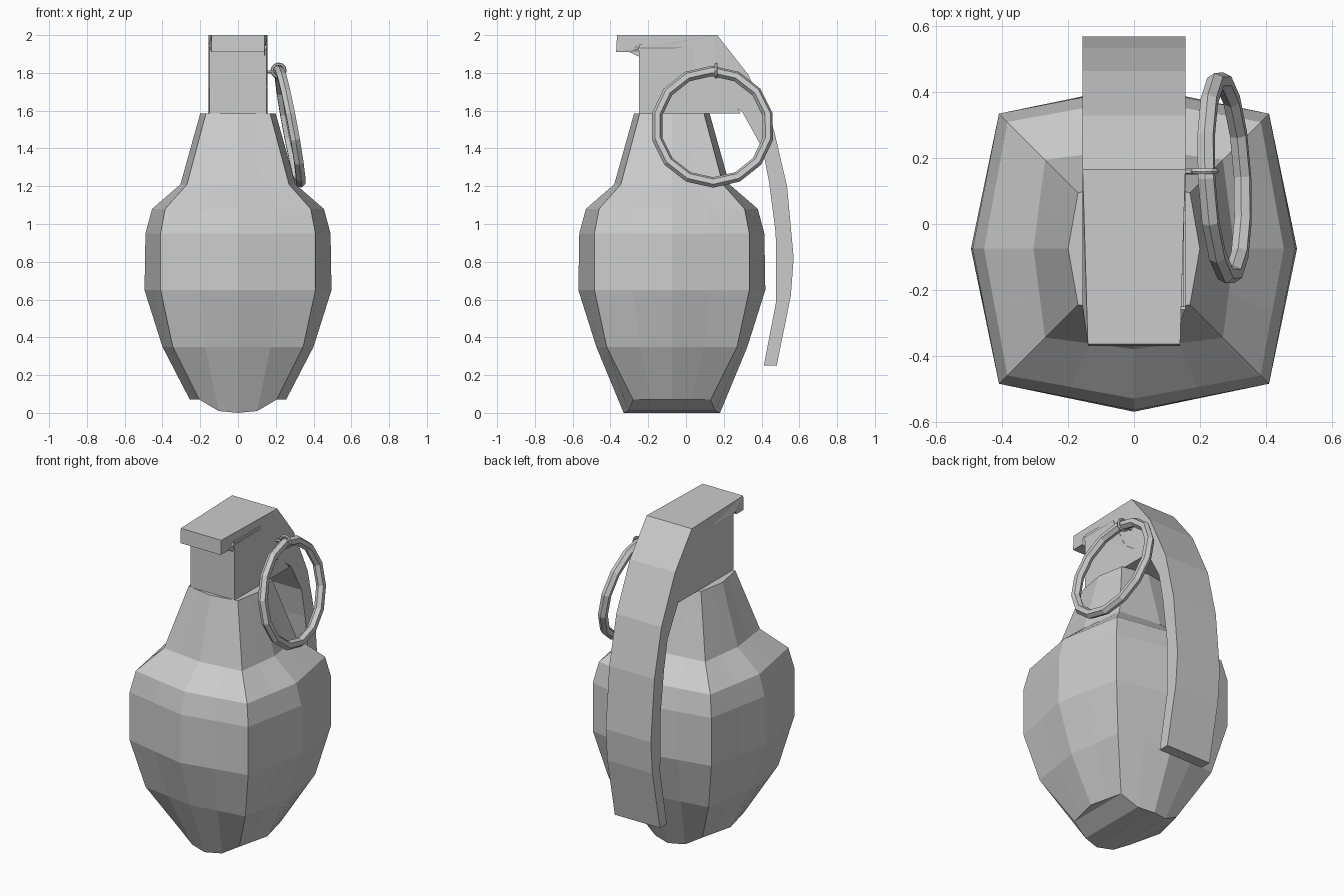
import bpy, bmesh, math
from mathutils import Matrix, Euler, Vector

if "Cube" in bpy.data.objects:
    bpy.data.objects.remove(bpy.data.objects["Cube"])


def finish(bm, name):
    bmesh.ops.recalc_face_normals(bm, faces=bm.faces)
    me = bpy.data.meshes.new(name)
    bm.to_mesh(me)
    bm.free()
    ob = bpy.data.objects.new(name, me)
    bpy.context.collection.objects.link(ob)
    return ob


def slab(name, outline, width_at):
    """Extrude a (y, z) outline across x, with a half width depending on y."""
    bm = bmesh.new()
    sides = [[bm.verts.new((s * width_at(y), y, z)) for y, z in outline] for s in (-1, 1)]
    n = len(outline)
    for v in sides:
        bm.faces.new(v)
    for i in range(n):
        j = (i + 1) % n
        bm.faces.new((sides[0][i], sides[0][j], sides[1][j], sides[1][i]))
    bmesh.ops.triangulate(bm, faces=[f for f in bm.faces if len(f.verts) > 4])
    return finish(bm, name)


def ring(name, major, minor, n_major, n_minor, loc, rot):
    bpy.ops.mesh.primitive_torus_add(major_radius=major, minor_radius=minor,
                                     major_segments=n_major, minor_segments=n_minor,
                                     location=loc, rotation=rot)
    bpy.context.object.name = name


# body: eight-sided sections (middle radius, corner offset, z), chords halved
CY = -0.075
sections = [(0.255, 0.205, 0.07), (0.40, 0.345, 0.35), (0.495, 0.41, 0.65),
            (0.49, 0.41, 0.95), (0.455, 0.385, 1.08), (0.305, 0.27, 1.21),
            (0.20, 0.17, 1.585)]
bm = bmesh.new()
rings = []
for r, c, z in sections:
    base = [(r, 0), (c, c), (0, r), (-c, c), (-r, 0), (-c, -c), (0, -r), (c, -c)]
    loop = []
    for i, p in enumerate(base):
        q = base[(i + 1) % 8]
        for t in (0, 0.5):
            loop.append(bm.verts.new((p[0] + (q[0] - p[0]) * t,
                                      p[1] + (q[1] - p[1]) * t + CY, z)))
    rings.append(loop)
for a, b in zip(rings, rings[1:]):
    for i in range(16):
        j = (i + 1) % 16
        bm.faces.new((a[i], a[j], b[j], b[i]))
bm.faces.new(rings[-1])

# bulged underside made of strips running front to back
low = rings[0]
for k, z in ((3, 0.01), (4, 0.0), (5, 0.01)):
    low[k].co.z = low[-k].co.z = z
for k in range(2, 6):
    bm.faces.new((low[k], low[k + 1], low[-k - 1], low[-k]))
bm.faces.new([low[k] for k in (-2, -1, 0, 1, 2)])
bm.faces.new(low[6:11])
finish(bm, "body")

# fuse head on the neck
slab("fuse_head", [(-0.25, 1.585), (-0.25, 1.95), (0.02, 1.95), (0.12, 1.72), (0.29, 1.585)],
     lambda y: 0.152)

# safety lever: front lip, flat top, then curved down the back
slab("safety_lever",
     [(-0.37, 1.91), (-0.365, 2.0), (0.165, 2.0), (0.33, 1.79), (0.465, 1.5), (0.535, 1.2),
      (0.57, 0.82), (0.555, 0.62), (0.48, 0.25), (0.412, 0.25), (0.485, 0.63),
      (0.475, 0.95), (0.44, 1.22), (0.405, 1.4), (0.30, 1.59), (0.11, 1.72),
      (0.0, 1.935), (-0.25, 1.935), (-0.26, 1.945), (-0.30, 1.91)],
     lambda y: 0.14 if y < -0.28 else 0.156)

# pull ring, hanging tilted on the right side
tilt = Euler((0, math.radians(90 - 10.5), math.radians(3)))
ring("pull_ring", 0.30, 0.028, 14, 6, (0.275, 0.14, 1.515), tilt)

# small eye of the pin, and the pin stub into the head
ring("pin_eye", 0.034, 0.009, 12, 6, (0.215, 0.16, 1.812), (math.pi / 2, 0, 0))
bpy.ops.mesh.primitive_cylinder_add(vertices=6, radius=0.009, depth=0.06,
                                    location=(0.165, 0.16, 1.805), rotation=(0, math.pi / 2, 0))
bpy.context.object.name = "pin"
